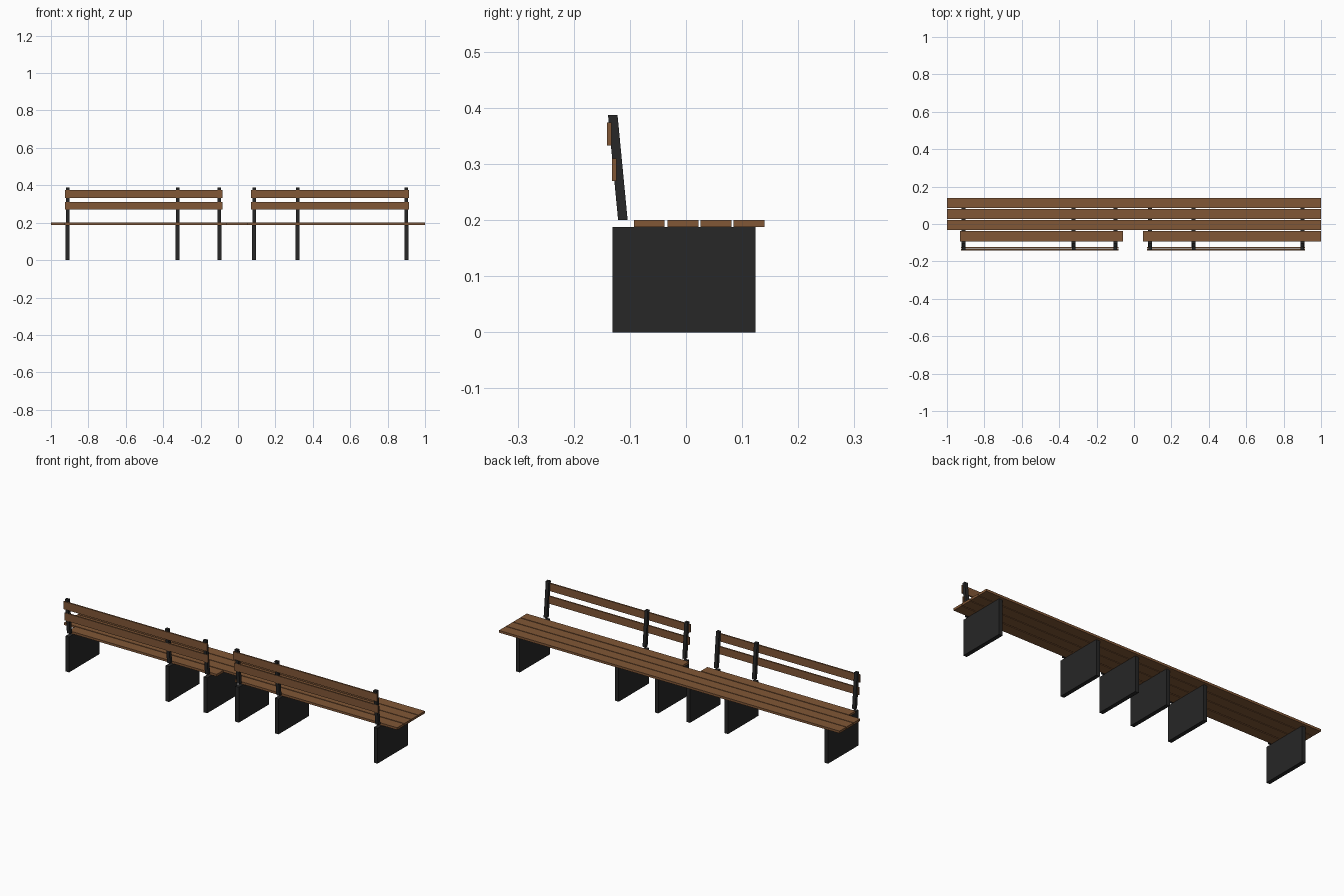
import bpy, bmesh

if "Cube" in bpy.data.objects:
    bpy.data.objects.remove(bpy.data.objects["Cube"])


def material(name, color):
    m = bpy.data.materials.new(name)
    m.diffuse_color = (*color, 1)
    m.use_nodes = True
    m.node_tree.nodes["Principled BSDF"].inputs["Base Color"].default_value = m.diffuse_color
    return m


wood = material("wood", (0.22, 0.095, 0.037))
metal = material("dark_metal", (0.02, 0.02, 0.02))


def prism(name, x0, x1, profile, mat):
    """Extrude a y-z profile along x."""
    bm = bmesh.new()
    face = bm.faces.new([bm.verts.new((x0, y, z)) for y, z in profile])
    ext = bmesh.ops.extrude_face_region(bm, geom=[face])["geom"]
    verts = [v for v in ext if isinstance(v, bmesh.types.BMVert)]
    bmesh.ops.translate(bm, verts=verts, vec=(x1 - x0, 0, 0))
    bmesh.ops.recalc_face_normals(bm, faces=bm.faces)
    mesh = bpy.data.meshes.new(name)
    bm.to_mesh(mesh)
    bm.free()
    mesh.materials.append(mat)
    obj = bpy.data.objects.new(name, mesh)
    bpy.context.collection.objects.link(obj)
    return obj


def rect(y0, y1, z0, z1):
    return [(y0, z0), (y1, z0), (y1, z1), (y0, z1)]


# Leg panels with a leaning back post above each
for x in (-0.911, -0.323, -0.1, 0.086, 0.319, 0.9):
    prism("leg_panel", x - 0.0105, x + 0.0105, rect(-0.131, 0.124, 0, 0.188), metal)
    prism("back_post", x - 0.009, x + 0.009,
          [(-0.121, 0.2), (-0.104, 0.2), (-0.122, 0.387), (-0.139, 0.387)], metal)

# Full-length seat planks
for y in (-0.033, 0.026, 0.085):
    prism("seat_plank", -1, 1, rect(y, y + 0.055, 0.188, 0.2), wood)

# Rear seat plank, split by the gap
for x0, x1 in ((-0.93, -0.06), (0.047, 1.0)):
    prism("rear_seat_plank", x0, x1, rect(-0.093, -0.038, 0.188, 0.2), wood)

# Two backrests of two slats each
for x0, x1 in ((-0.926, -0.084), (0.07, 0.914)):
    prism("lower_back_slat", x0, x1, rect(-0.132, -0.124, 0.27, 0.31), wood)
    prism("upper_back_slat", x0, x1, rect(-0.141, -0.133, 0.333, 0.374), wood)
